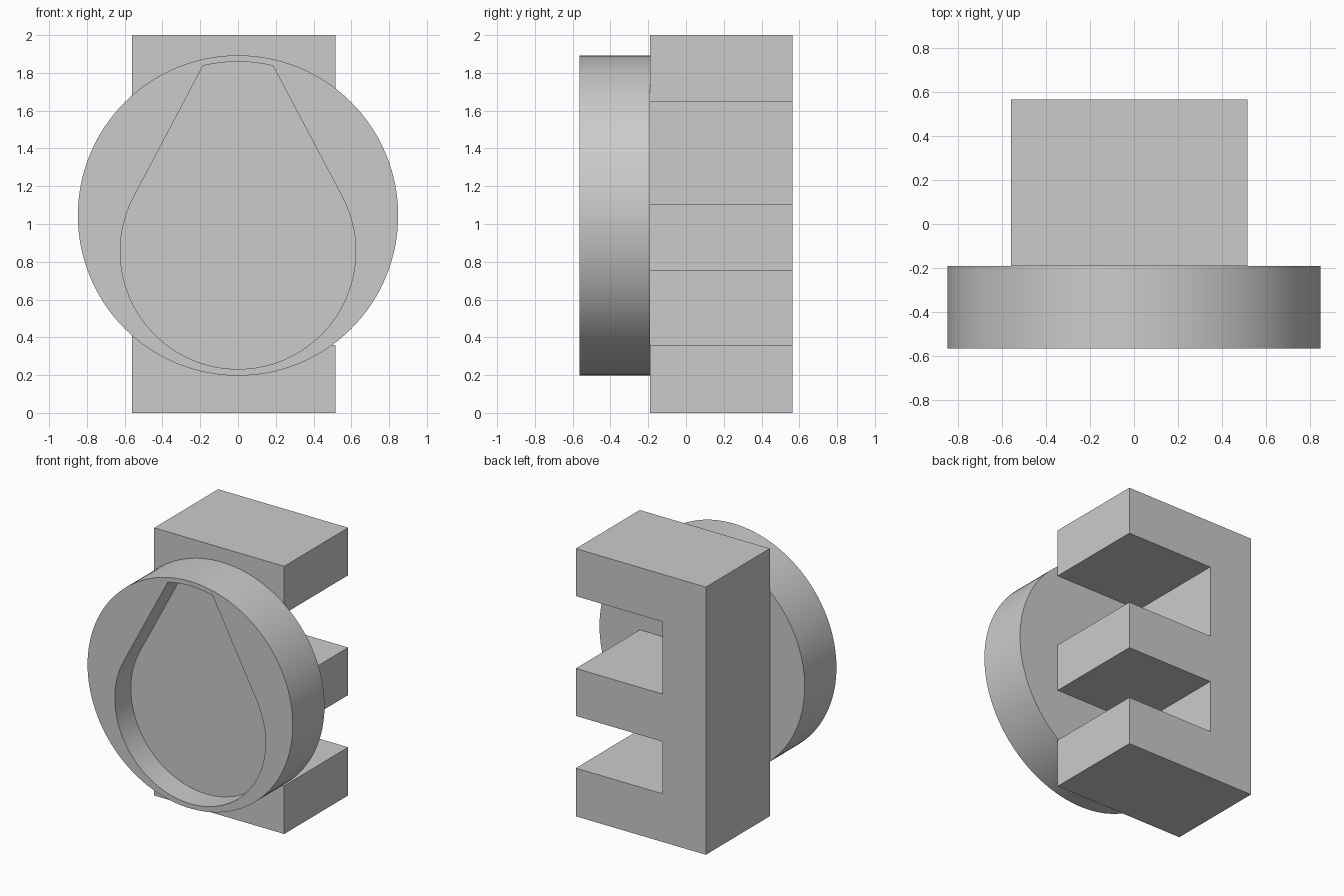
import bpy
import bmesh
from math import sin, cos, acos, atan2, hypot, pi, radians

if "Cube" in bpy.data.objects:
    bpy.data.objects.remove(bpy.data.objects["Cube"], do_unlink=True)

grey = bpy.data.materials.new("plain grey")
grey.use_nodes = True
colour = (0.6, 0.6, 0.6, 1)
grey.diffuse_color = colour
grey.node_tree.nodes["Principled BSDF"].inputs["Base Color"].default_value = colour


def prism(name, outline, y_front, y_back):
    """Extrude an (x, z) outline along y."""
    bm = bmesh.new()
    face = bm.faces.new([bm.verts.new((x, y_front, z)) for x, z in outline])
    grown = bmesh.ops.extrude_face_region(bm, geom=[face], use_keep_orig=True)
    moved = [v for v in grown["geom"] if isinstance(v, bmesh.types.BMVert)]
    bmesh.ops.translate(bm, verts=moved, vec=(0, y_back - y_front, 0))
    bmesh.ops.recalc_face_normals(bm, faces=bm.faces)
    mesh = bpy.data.meshes.new(name)
    bm.to_mesh(mesh)
    bm.free()
    mesh.materials.append(grey)
    obj = bpy.data.objects.new(name, mesh)
    bpy.context.collection.objects.link(obj)
    return obj


def arc(cz, radius, start, end, steps):
    """Points on an arc centred on x = 0, both ends included."""
    angles = [start + (end - start) * i / steps for i in range(steps + 1)]
    return [(radius * cos(a), cz + radius * sin(a)) for a in angles]


FRONT, JOINT, BACK, FLOOR = -0.565, -0.19, 0.565, -0.375

# E-shaped block: a spine with three prongs towards +x
spine_x, gap_x, tip_x = -0.56, -0.2, 0.515
outline = [(spine_x, 2), (spine_x, 0)]
for low, high in ((0, 0.36), (0.75, 1.105), (1.645, 2)):
    if low > 0:
        outline.append((gap_x, low))
    outline += [(tip_x, low), (tip_x, high)]
    if high < 2:
        outline.append((gap_x, high))
prism("pronged_block", outline, JOINT, BACK)

# Round disc on the front
disc_z, disc_r = 1.045, 0.848
disc = prism("front_disc", arc(disc_z, disc_r, 0, 2 * pi, 128)[:-1], FRONT, JOINT)

# Teardrop recess: bowl joined by tangent lines to a narrow curved top
bowl_z, bowl_r, top_r, top_x = 0.855, 0.623, 0.814, 0.185
half = acos(top_x / top_r)
corner_z = disc_z + top_r * sin(half)
rise = corner_z - bowl_z
tangent = atan2(rise, top_x) - acos(bowl_r / hypot(rise, top_x))
teardrop = arc(disc_z, top_r, half, pi - half, 12)
teardrop += arc(bowl_z, bowl_r, pi - tangent, 2 * pi + tangent, 80)
cutter = prism("recess_cutter", teardrop, FRONT - 0.2, FLOOR)
cutter.hide_render = True

cut = disc.modifiers.new("recess", "BOOLEAN")
cut.operation = "DIFFERENCE"
cut.solver = "EXACT"
cut.object = cutter
bpy.ops.object.select_all(action="DESELECT")
disc.select_set(True)
bpy.context.view_layer.objects.active = disc
bpy.ops.object.modifier_apply(modifier=cut.name)
bpy.data.objects.remove(cutter, do_unlink=True)
bpy.ops.object.shade_smooth_by_angle(angle=radians(20))
